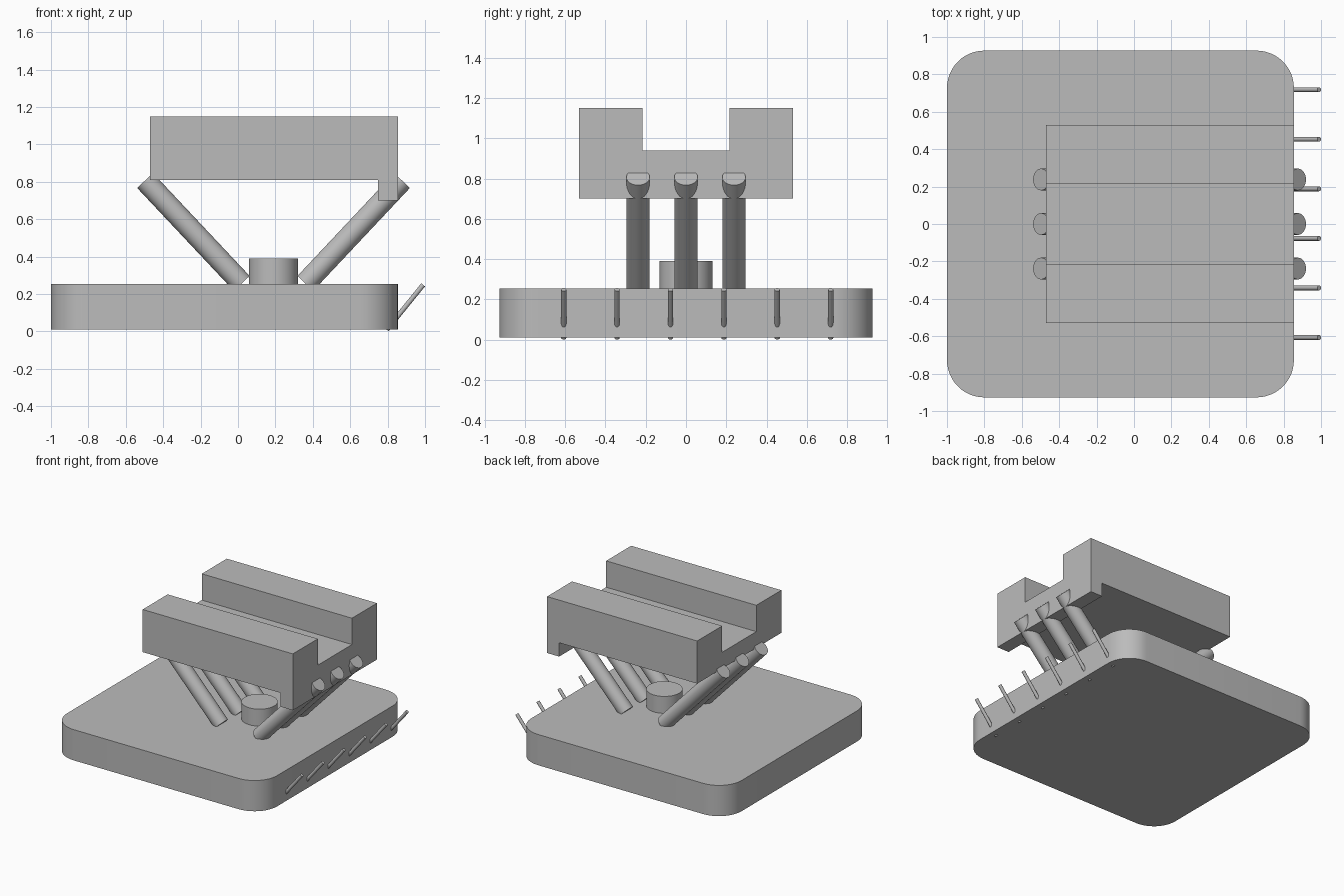
import bpy, bmesh, math
from mathutils import Vector

cube = bpy.data.objects.get("Cube")
if cube:
    bpy.data.objects.remove(cube, do_unlink=True)

grey = bpy.data.materials.new("plain_grey")
grey.use_nodes = True
grey.diffuse_color = (0.5, 0.5, 0.5, 1)
grey.node_tree.nodes["Principled BSDF"].inputs["Base Color"].default_value = grey.diffuse_color


def finish(name, bm):
    bmesh.ops.recalc_face_normals(bm, faces=bm.faces)
    mesh = bpy.data.meshes.new(name)
    bm.to_mesh(mesh)
    bm.free()
    mesh.materials.append(grey)
    obj = bpy.data.objects.new(name, mesh)
    bpy.context.collection.objects.link(obj)
    bpy.ops.object.select_all(action='DESELECT')
    obj.select_set(True)
    bpy.context.view_layer.objects.active = obj
    bpy.ops.object.shade_smooth_by_angle(angle=math.radians(30))
    return obj


def prism(points, offset):
    bm = bmesh.new()
    face = bm.faces.new([bm.verts.new(p) for p in points])
    new = bmesh.ops.extrude_face_region(bm, geom=[face])["geom"]
    bmesh.ops.translate(bm, vec=offset, verts=[v for v in new if isinstance(v, bmesh.types.BMVert)])
    return bm


def rod(name, start, end, radius, sides):
    start, end = Vector(start), Vector(end)
    axis = end - start
    bm = bmesh.new()
    bmesh.ops.create_cone(bm, cap_ends=True, segments=sides, radius1=radius,
                          radius2=radius, depth=axis.length)
    # keep the rod's side axis on y while tilting it in the xz plane
    turn = Vector((0, 0, 1)).rotation_difference(axis).to_matrix().to_4x4()
    bm.transform(turn)
    bmesh.ops.translate(bm, vec=(start + end) / 2, verts=bm.verts)
    return finish(name, bm)


# Rounded square base plate
left, right, half, corner = -1.0, 0.855, 0.927, 0.2
outline = []
for i, (cx, cy) in enumerate([(right - corner, half - corner), (left + corner, half - corner),
                              (left + corner, corner - half), (right - corner, corner - half)]):
    for step in range(13):
        a = math.radians(90 * i + 7.5 * step)
        outline.append((cx + corner * math.cos(a), cy + corner * math.sin(a), 0.01))
finish("base_plate", prism(outline, (0, 0, 0.245)))

# Grooved upper block with a lip hanging from its left end
profile = [(-0.53, 0.81), (0.53, 0.81), (0.53, 1.15), (0.215, 1.15),
           (0.215, 0.94), (-0.215, 0.94), (-0.215, 1.15), (-0.53, 1.15)]
bm = prism([(-0.47, y, z) for y, z in profile], (1.325, 0, 0))
bmesh.ops.bisect_plane(bm, geom=bm.verts[:] + bm.edges[:] + bm.faces[:],
                       plane_co=(0.748, 0, 0), plane_no=(1, 0, 0))
under = [f for f in bm.faces
         if all(abs(v.co.z - 0.81) < 0.001 for v in f.verts) and f.calc_center_median().x > 0.75]
new = bmesh.ops.extrude_face_region(bm, geom=under)["geom"]
bmesh.ops.translate(bm, vec=(0, 0, -0.11), verts=[v for v in new if isinstance(v, bmesh.types.BMVert)])
bmesh.ops.delete(bm, geom=[f for f in under if f.is_valid], context='FACES_ONLY')
bmesh.ops.dissolve_limit(bm, angle_limit=0.01, verts=bm.verts, edges=bm.edges)
finish("grooved_block", bm)

# Round boss between the struts
rod("center_boss", (0.19, 0, 0.24), (0.19, 0, 0.39), 0.131, 48)

# Two mirrored rows of slanted struts
for side, label in ((1, "left"), (-1, "right")):
    for i, y in enumerate((-0.238, 0, 0.238)):
        rod(f"{label}_strut_{i + 1}", (0.19 + side * 0.17, y, 0.257),
            (0.19 + side * 0.687, y, 0.807), 0.058, 32)

# Row of thin slanted pins through the left edge of the base
for i in range(6):
    y = -0.607 + 0.265 * i
    rod(f"edge_pin_{i + 1}", (0.795, y, 0.009), (0.99, y, 0.249), 0.013, 16)
